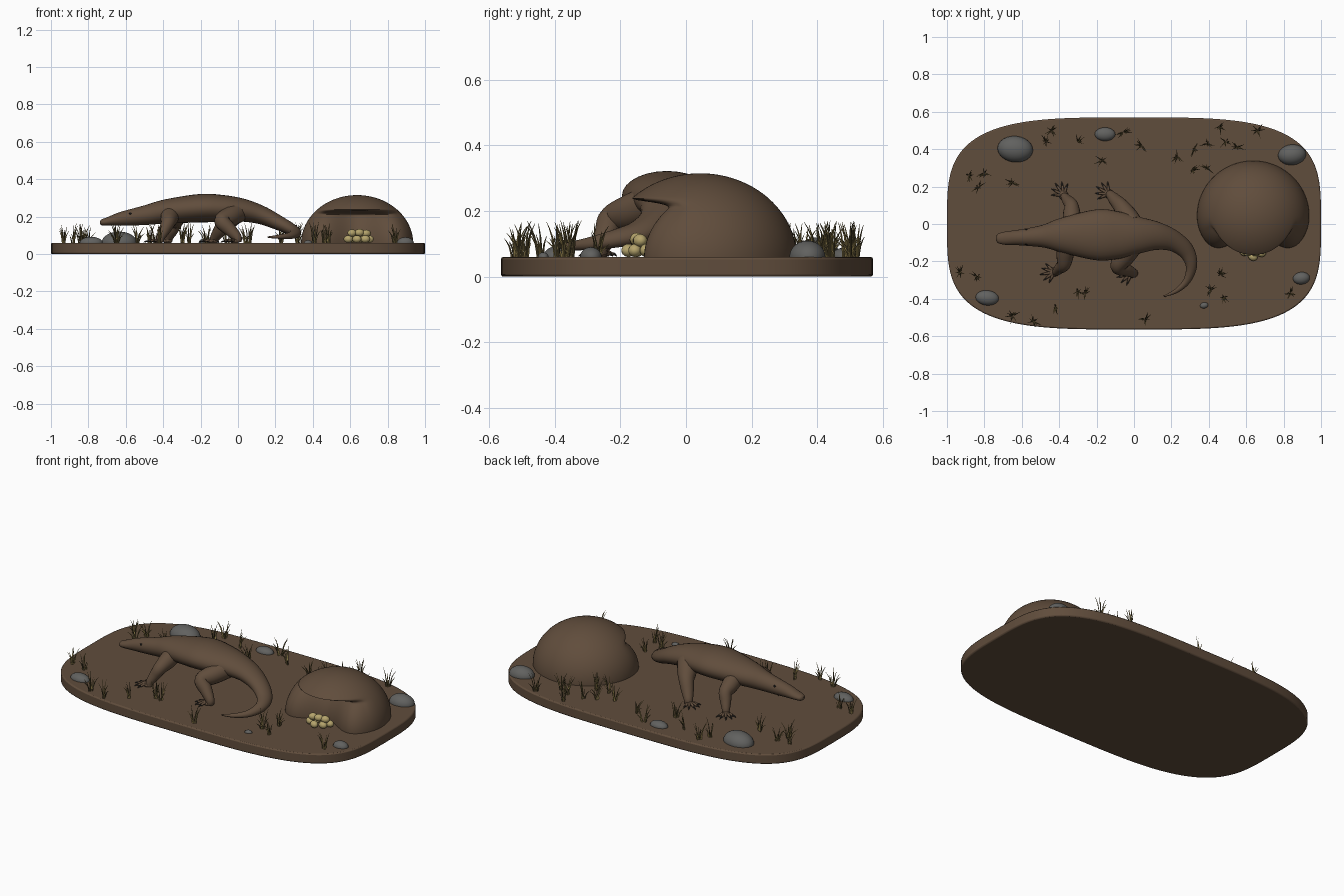
import bpy, bmesh, math, random
from mathutils import Vector, Matrix

if "Cube" in bpy.data.objects:
    bpy.data.objects.remove(bpy.data.objects["Cube"])
random.seed(4)
TOP = 0.06


def mat(name, c):
    m = bpy.data.materials.new(name)
    m.diffuse_color = (*c, 1)
    m.use_nodes = True
    m.node_tree.nodes["Principled BSDF"].inputs["Base Color"].default_value = m.diffuse_color
    return m


EARTH = mat("earth brown", (.118, .074, .045))
ROCK = mat("rock grey", (.12, .12, .115))
EGG = mat("egg cream", (.46, .37, .15))
STRAW = mat("dry straw", (.32, .24, .08))
DARKGRASS = mat("dark grass", (.13, .10, .04))
CLAW = mat("claw dark", (.035, .03, .025))
BLACK = mat("eye black", (.006, .006, .006))


def finish(bm, name, material, angle=50):
    bmesh.ops.recalc_face_normals(bm, faces=bm.faces[:])
    me = bpy.data.meshes.new(name)
    bm.to_mesh(me)
    bm.free()
    me.shade_smooth()
    me.set_sharp_from_angle(angle=math.radians(angle))
    me.materials.append(material)
    ob = bpy.data.objects.new(name, me)
    bpy.context.collection.objects.link(ob)
    return ob


def spline(pts, sub):
    """Catmull-Rom through points of any dimension."""
    P = [pts[0]] + list(pts) + [pts[-1]]
    out = []
    for i in range(1, len(P) - 2):
        for k in range(sub):
            t = k / sub
            out.append([.5 * (2 * b + (c - a) * t + (2 * a - 5 * b + 4 * c - d) * t * t
                        + (3 * b - a - 3 * c + d) * t ** 3)
                        for a, b, c, d in zip(P[i - 1], P[i], P[i + 1], P[i + 2])])
    return out + [list(pts[-1])]


def tube(bm, pts, sides=16, sub=5):
    """Loft of (x, y, z, half width, half height) rings, closed at both ends."""
    pts = spline(pts, sub)
    cs = [Vector(p[:3]) for p in pts]
    up, rings = Vector((0, 0, 1)), []
    for i, p in enumerate(pts):
        t = (cs[min(i + 1, len(cs) - 1)] - cs[max(i - 1, 0)]).normalized()
        if abs(up.dot(t)) > .98:
            up = Vector((1, 0, 0))
        up = (up - t * up.dot(t)).normalized()
        side = t.cross(up)
        rings.append([bm.verts.new(cs[i] + side * p[3] * math.cos(a) + up * p[4] * math.sin(a))
                      for a in (2 * math.pi * k / sides for k in range(sides))])
    for r, s in zip(rings, rings[1:]):
        for k in range(sides):
            j = (k + 1) % sides
            bm.faces.new((r[k], r[j], s[j], s[k]))
    bm.faces.new(rings[0])
    bm.faces.new(rings[-1])


def ball(bm, loc, size, rot=0, u=20, v=12):
    m = Matrix.Translation(loc) @ Matrix.Rotation(rot, 4, 'Z') @ Matrix.Diagonal((*size, 1))
    return bmesh.ops.create_uvsphere(bm, u_segments=u, v_segments=v, radius=1, matrix=m)["verts"]


# ground slab: rounded-rectangle superellipse
bm = bmesh.new()
e = 2 / 3.6
ring = []
for k in range(128):
    a = 2 * math.pi * k / 128
    c, s = math.cos(a), math.sin(a)
    ring.append(bm.verts.new((math.copysign(abs(c) ** e, c),
                              .003 + .567 * math.copysign(abs(s) ** e, s), 0)))
f = bm.faces.new(ring)
ex = bmesh.ops.extrude_face_region(bm, geom=[f])["geom"]
bmesh.ops.translate(bm, vec=(0, 0, TOP), verts=[g for g in ex if isinstance(g, bmesh.types.BMVert)])
slab = finish(bm, "ground_slab", EARTH, 40)
bev = slab.modifiers.new("soft edge", 'BEVEL')
bev.width, bev.segments, bev.limit_method = .007, 2, 'ANGLE'
bev.angle_limit = math.radians(50)

# nest mound: dome with a hollow pushed in under a front lip
bm = bmesh.new()
N, M = 112, 56
rings = []
for j in range(M):
    th = .5 * math.pi * j / M
    row = []
    for k in range(N):
        a = 2 * math.pi * k / N
        dx, dy = .30 * math.cos(th) * math.cos(a), .295 * math.cos(th) * math.sin(a)
        z = .055 + .26 * math.sin(th)
        if dy < 0:
            t = min(1, max(0, (.24 - z) / .032))
            dy += .2 * math.exp(-(dx / .17) ** 2) * t * t * (3 - 2 * t) * min(1, -dy / .1)
        row.append(bm.verts.new((.637 + dx, .043 + dy, z)))
    rings.append(row)
for r, s in zip(rings, rings[1:]):
    for k in range(N):
        bm.faces.new((r[k], r[(k + 1) % N], s[(k + 1) % N], s[k]))
bm.faces.new(rings[-1])
bm.faces.new(rings[0])
finish(bm, "nest_mound", EARTH, 80)

# clutch of eggs in the hollow
bm = bmesh.new()
for x, y, z in [(.59, -.15, .08), (.635, -.175, .08), (.68, -.155, .08), (.61, -.115, .08), (.66, -.115, .08),
                (.70, -.12, .08), (.61, -.15, .112), (.65, -.15, .114), (.685, -.14, .11)]:
    ball(bm, (x, y, z), (.026, .021, .02), random.uniform(-.6, .6), 14, 10)
finish(bm, "eggs", EGG)

# lizard body from snout to tail tip
bm = bmesh.new()
tube(bm, [(-.737, -.077, .168, .012, .009), (-.725, -.077, .169, .026, .017), (-.69, -.076, .175, .035, .024),
          (-.63, -.073, .187, .04, .036), (-.57, -.07, .196, .047, .044), (-.48, -.065, .21, .062, .054),
          (-.38, -.06, .228, .095, .065), (-.2, -.058, .245, .136, .076), (-.08, -.06, .243, .126, .072),
          (.02, -.06, .235, .1, .062), (.12, -.064, .21, .076, .05), (.21, -.09, .17, .057, .04),
          (.28, -.145, .135, .045, .032), (.307, -.22, .115, .032, .026), (.285, -.3, .1, .021, .018),
          (.23, -.355, .093, .013, .012), (.16, -.387, .09, .004, .004)], 28, 6)
finish(bm, "lizard_body", EARTH)

# eyes
bm = bmesh.new()
for s in (-1, 1):
    ball(bm, (-.575, -.07 + s * .038, .215), (.008, .006, .007), 0, 10, 8)
finish(bm, "lizard_eyes", BLACK)

# legs: root, joint, ankle, foot heading in degrees
LEGS = {
    "front_right_leg": ((-.36, -.10, .215), (-.375, -.215, .165), (-.415, -.255, .085), 190),
    "front_left_leg": ((-.33, .0, .215), (-.335, .10, .165), (-.37, .145, .085), 125),
    "hind_right_leg": ((.0, -.10, .225), (-.085, -.225, .175), (-.005, -.262, .09), 195),
    "hind_left_leg": ((-.01, .0, .225), (-.07, .095, .165), (-.125, .155, .085), 150),
}
claws = bmesh.new()
for name, (root, joint, ankle, head) in LEGS.items():
    bm = bmesh.new()
    hind = 1.15 if name.startswith("hind") else 1
    R, J, A = Vector(root), Vector(joint), Vector(ankle)
    pts = [(R, .05), (R.lerp(J, .55), .047), (J, .037), (J.lerp(A, .5), .031), (A, .022),
           (A + Vector((0, 0, -.02)), .02)]
    tube(bm, [(*p, r * hind, r * hind) for p, r in pts], 16, 5)
    h = math.radians(head)
    d = Vector((math.cos(h), math.sin(h), 0))
    pad = Vector((A.x, A.y, TOP + .01)) + d * .012
    ball(bm, pad, (.032, .025, .013), h, 14, 8)
    for k in range(-2, 3):
        a = h + k * .48
        t = Vector((math.cos(a), math.sin(a), 0))
        L = .056 - .006 * abs(k)
        p = [pad + t * .012, pad + t * L * .65 + Vector((0, 0, .004)), pad + t * L + Vector((0, 0, -.002))]
        tube(bm, [(*q, r, r) for q, r in zip(p, (.009, .0075, .006))], 8, 3)
        q = [p[2] - t * .004, p[2] + t * .01 + Vector((0, 0, .001)), p[2] + t * .022 + Vector((0, 0, -.006))]
        tube(claws, [(*v, r, r) for v, r in zip(q, (.0058, .0045, .001))], 6, 2)
    finish(bm, name, EARTH)
finish(claws, "claws", CLAW)

# half-buried rocks
for i, (x, y, rx, ry, h, rot) in enumerate([
        (-.635, .40, .095, .07, .06, -.1), (-.155, .48, .055, .036, .028, 0), (.845, .37, .075, .055, .05, .1),
        (-.785, -.395, .062, .04, .032, -.1), (.895, -.29, .045, .033, .03, .1), (.375, -.435, .022, .016, .014, .2)]):
    bm = bmesh.new()
    for v in ball(bm, (x, y, TOP), (rx, ry, h), rot, 24, 14):
        v.co.z = max(v.co.z, TOP - .01)
    finish(bm, f"rock_{i + 1}", ROCK)

# grass tufts
TUFTS = [(-.44, .50), (-.47, .44), (-.30, .44), (-.17, .34), (-.06, .49), (.04, .42), (.46, .52), (.66, .50),
         (.49, .44), (.39, .43), (.32, .40), (.23, .36), (.31, .29), (.39, .30), (.55, .41), (-.88, .26),
         (-.80, .27), (-.83, .20), (-.65, .22), (-.93, -.26), (-.84, -.28), (-.30, -.36), (-.42, -.44),
         (-.26, -.37), (-.65, -.49), (-.54, -.52), (.06, -.51), (.46, -.27), (.41, -.35), (.48, -.39), (.84, -.37)]
blades = {"dark_grass": (bmesh.new(), DARKGRASS), "straw_grass": (bmesh.new(), STRAW)}
for x, y in TUFTS:
    for k in range(9):
        b = blades["straw_grass" if k % 2 else "dark_grass"][0]
        a = random.uniform(0, 2 * math.pi)
        t = Vector((math.cos(a), math.sin(a), 0))
        lean, H = random.uniform(.008, .04), random.uniform(.04, .115)
        p0 = Vector((x, y, TOP - .003)) + t * random.uniform(0, .012)
        p = [p0, p0 + t * lean * .35 + Vector((0, 0, H * .6)), p0 + t * lean + Vector((0, 0, H))]
        tube(b, [(*q, r, r) for q, r in zip(p, (.0035, .0026, .0005))], 4, 2)
for name, (b, m) in blades.items():
    finish(b, name, m)
